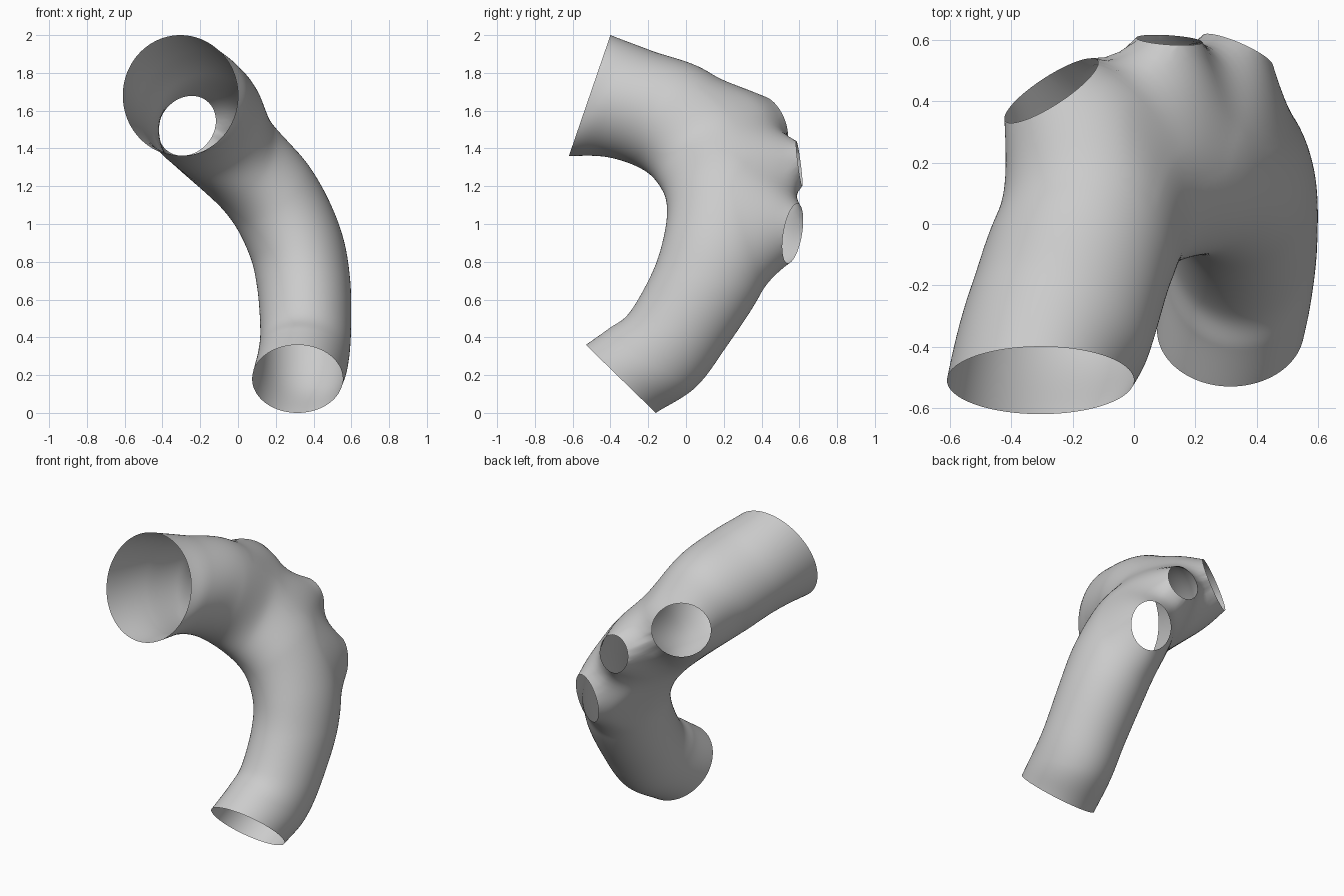
import bpy
import bmesh
import math
from mathutils import Vector

cube = bpy.data.objects.get("Cube")
if cube:
    bpy.data.objects.remove(cube, do_unlink=True)

# Tube sections: inner bend x y z, outer bend x y z, sideways radius
SECTIONS = [
    (-0.305, -0.62, 1.36, -0.305, -0.40, 2.00, 0.305),
    (-0.20, -0.42, 1.36, -0.27, -0.17, 1.91, 0.31),
    (-0.07, -0.235, 1.305, -0.23, 0.13, 1.785, 0.30),
    (0.06, -0.135, 1.20, -0.09, 0.40, 1.55, 0.25),
    (0.20, -0.10, 1.08, 0.16, 0.50, 1.22, 0.25),
    (0.30, -0.12, 0.92, 0.30, 0.49, 0.90, 0.25),
    (0.347, -0.18, 0.74, 0.347, 0.40, 0.64, 0.247),
    (0.358, -0.30, 0.53, 0.358, 0.21, 0.345, 0.24),
    (0.345, -0.41, 0.445, 0.345, 0.05, 0.135, 0.24),
    (0.315, -0.53, 0.36, 0.315, -0.16, 0.00, 0.24),
]
# Side openings: rim centre, facing, upward radius, sideways radius, flare width
BRANCHES = [
    ((-0.27, 0.435, 1.52), (-0.52, 0.80, 0.28), 0.165, 0.18, 1.1),
    ((0.115, 0.60, 1.32), (0.07, 1.0, 0.13), 0.12, 0.108, 1.3),
    ((0.338, 0.565, 0.95), (0.40, 0.92, -0.17), 0.16, 0.125, 1.2),
]
AROUND, STEPS = 112, 16


def spline(rows, t):
    """Catmull-Rom blend of the rows at t, counted in sections."""
    i = min(int(t), len(rows) - 2)
    f = t - i
    b, c = rows[i], rows[i + 1]
    a = rows[i - 1] if i else [2 * p - q for p, q in zip(b, c)]
    d = rows[i + 2] if i + 2 < len(rows) else [2 * q - p for p, q in zip(b, c)]
    return [0.5 * (2 * q + (r - p) * f + (2 * p - 5 * q + 4 * r - s) * f * f
                   + (3 * q - p - 3 * r + s) * f ** 3)
            for p, q, r, s in zip(a, b, c, d)]


def section(t):
    """Centre, half-width across the bend, and sideways radius."""
    row = spline(SECTIONS, t)
    inner, outer = Vector(row[:3]), Vector(row[3:6])
    return (inner + outer) / 2, (outer - inner) / 2, row[6]


# Curved tube, open at both ends
bm = bmesh.new()
last = len(SECTIONS) - 1
rings = []
for k in range(last * STEPS + 1):
    t = k / STEPS
    c, across, side = section(t)
    tangent = section(min(t + 0.4, last))[0] - section(max(t - 0.4, 0))[0]
    tangent.x *= min(1, t, last - t)          # keep the end cuts square
    sideways = tangent.cross(across).normalized() * side
    ring = []
    for j in range(AROUND):
        a = 2 * math.pi * j / AROUND
        ring.append(bm.verts.new(c + across * math.cos(a) + sideways * math.sin(a)))
    rings.append(ring)
for r0, r1 in zip(rings, rings[1:]):
    for j in range(AROUND):
        n = (j + 1) % AROUND
        bm.faces.new((r0[j], r0[n], r1[n], r1[j]))
bmesh.ops.recalc_face_normals(bm, faces=bm.faces)
# Make sure the faces point away from the tube's axis
probe = rings[0][0].link_faces[0]
if probe.normal.dot(probe.calc_center_median() - section(0)[0]) < 0:
    bmesh.ops.reverse_faces(bm, faces=bm.faces)


def open_branch(position, facing, r_up, r_side, flare):
    """Pull the wall out into a short flared stub and cut its mouth open."""
    bm.normal_update()
    c = Vector(position)
    n = Vector(facing).normalized()
    up = (Vector((0, 0, 1)) - n * n.z).normalized()
    right = n.cross(up)
    inside, near = [], []
    for v in bm.verts:
        p = v.co - c
        turned = v.normal.dot(n)
        if turned <= 0 or p.dot(n) < -0.5:
            continue
        d = math.hypot(p.dot(up) / r_up, p.dot(right) / r_side)
        if d < 1:
            inside.append(v)
        elif d < 1 + flare:
            fade = min(1, 2.5 * turned)
            v.co -= n * p.dot(n) * fade * (1 - (d - 1) / flare) ** 2
            near.append(v)
    doomed = set(inside)
    rim = {w for v in inside for f in v.link_faces for w in f.verts} - doomed
    bmesh.ops.delete(bm, geom=inside, context='VERTS')
    # Snap the mouth to a clean flat ellipse
    for v in rim:
        p = v.co - c
        a, b = p.dot(up), p.dot(right)
        d = math.hypot(a / r_up, b / r_side)
        v.co = c + (up * a + right * b) / d
    soft = [v for v in near if v not in rim and not v.is_boundary]
    for _ in range(8):
        bmesh.ops.smooth_vert(bm, verts=soft, factor=0.5,
                              use_axis_x=True, use_axis_y=True, use_axis_z=True)


for branch in BRANCHES:
    open_branch(*branch)

loose = [v for v in bm.verts if not v.link_faces]
bmesh.ops.delete(bm, geom=loose, context='VERTS')
for f in bm.faces:
    f.smooth = True

mesh = bpy.data.meshes.new("curved_branching_tube")
bm.to_mesh(mesh)
bm.free()
tube = bpy.data.objects.new("curved_branching_tube", mesh)
bpy.context.collection.objects.link(tube)

# Plain grey surface
grey = bpy.data.materials.new("light_grey")
grey.use_nodes = True
colour = (0.6, 0.6, 0.6, 1)
grey.diffuse_color = colour
grey.node_tree.nodes["Principled BSDF"].inputs["Base Color"].default_value = colour
mesh.materials.append(grey)
